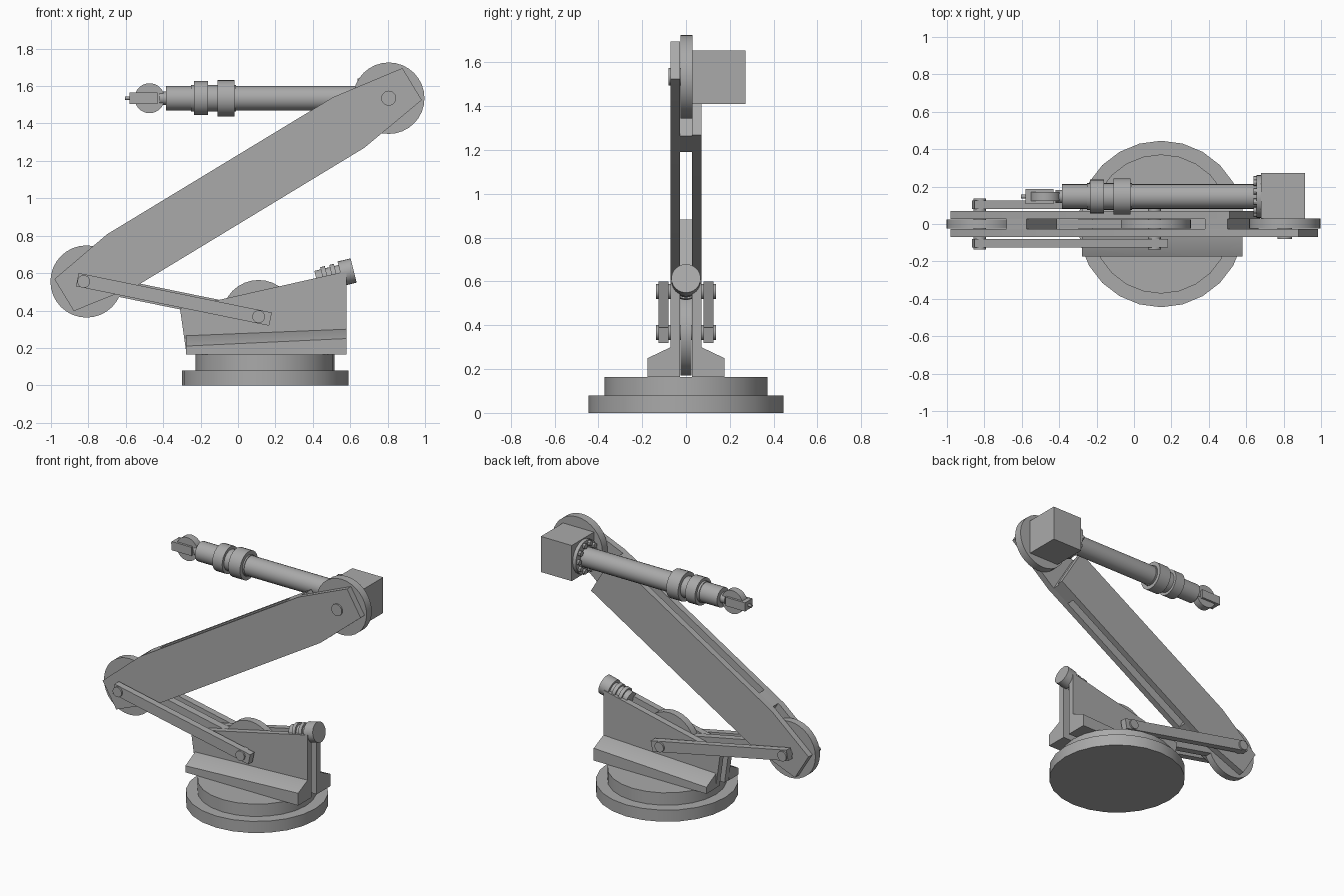
import bpy, bmesh, math
from mathutils import Vector

cube = bpy.data.objects.get("Cube")
if cube:
    bpy.data.objects.remove(cube, do_unlink=True)

grey = bpy.data.materials.new("plain grey")
grey.use_nodes = True
colour = (0.4, 0.4, 0.4, 1)
grey.diffuse_color = colour
grey.node_tree.nodes["Principled BSDF"].inputs["Base Color"].default_value = colour


def finish(name, bm):
    bmesh.ops.recalc_face_normals(bm, faces=bm.faces)
    me = bpy.data.meshes.new(name)
    bm.to_mesh(me)
    bm.free()
    me.materials.append(grey)
    me.shade_smooth()
    me.set_sharp_from_angle(angle=math.radians(30))
    ob = bpy.data.objects.new(name, me)
    bpy.context.collection.objects.link(ob)
    return ob


def prism(name, outline, y0, y1):
    """Extrude an x-z outline from y0 to y1."""
    bm = bmesh.new()
    face = bm.faces.new([bm.verts.new((x, y0, z)) for x, z in outline])
    ext = bmesh.ops.extrude_face_region(bm, geom=[face])["geom"]
    verts = [v for v in ext if isinstance(v, bmesh.types.BMVert)]
    bmesh.ops.translate(bm, verts=verts, vec=(0, y1 - y0, 0))
    return finish(name, bm)


def hull(name, points):
    bm = bmesh.new()
    for p in points:
        bm.verts.new(p)
    bmesh.ops.convex_hull(bm, input=bm.verts)
    bmesh.ops.dissolve_limit(bm, angle_limit=0.01, verts=bm.verts, edges=bm.edges)
    return finish(name, bm)


def rod(name, a, b, r, sides=24):
    """Cylinder from point a to point b."""
    a, b = Vector(a), Vector(b)
    bm = bmesh.new()
    bmesh.ops.create_cone(bm, cap_ends=True, segments=sides, radius1=r, radius2=r, depth=(b - a).length)
    ob = finish(name, bm)
    ob.location = (a + b) / 2
    ob.rotation_euler = (b - a).to_track_quat('Z', 'Y').to_euler()
    return ob


def disc(name, centre, r, y0, y1, sides=32):
    x, z = centre
    return rod(name, (x, y0, z), (x, y1, z), r, sides)


def block(name, x0, x1, y0, y1, z0, z1):
    return prism(name, [(x0, z0), (x1, z0), (x1, z1), (x0, z1)], y0, y1)


def along(a, b):
    """Map (distance, offset) along line a-b to x-z, and give its length."""
    a, b = Vector(a), Vector(b)
    u = (b - a).normalized()
    n = Vector((-u.y, u.x))
    return (lambda s, t: tuple(a + u * s + n * t)), (b - a).length


base_joint, elbow, top_joint = (0.11, 0.367), (-0.81, 0.555), (0.806, 1.535)
GAP, SIDE = 0.027, 0.07

# Turntable
rod("base_plate", (0.145, 0, 0), (0.145, 0, 0.08), 0.445)
rod("turntable", (0.145, 0, 0.08), (0.145, 0, 0.165), 0.372)

# Shoulder bracket: two cheeks with sloping feet
cheek = [(-0.275, 0.165), (0.58, 0.165), (0.58, 0.61), (-0.31, 0.41)]
for side, s in (("right", -1), ("left", 1)):
    prism(f"bracket_cheek_{side}", cheek, s * GAP, s * SIDE)
    foot = []
    for x, outer, inner in ((-0.278, 0.21, 0.265), (0.58, 0.25, 0.30)):
        foot += [(x, s * 0.068, 0.165), (x, s * 0.175, 0.165), (x, s * 0.175, outer), (x, s * SIDE, inner),
                 (x, s * 0.068, inner)]
    hull(f"bracket_foot_{side}", foot)

# Drive motor on the bracket's back edge
at, _ = along((0.42, 0.565), (0.618, 0.614))
for name, s0, s1, r in (("motor_body", 0, 0.14, 0.048), ("motor_ring_inner", 0.035, 0.06, 0.06),
                        ("motor_ring_outer", 0.085, 0.11, 0.06), ("motor_cap", 0.132, 0.204, 0.067)):
    (xa, za), (xb, zb) = at(s0, 0), at(s1, 0)
    rod(name, (xa, 0, za), (xb, 0, zb), r)

# Joint discs and pins
disc("base_joint_disc", base_joint, 0.196, -0.025, 0.025)
disc("elbow_disc", elbow, 0.193, -0.025, 0.025)
disc("top_joint_disc", top_joint, 0.191, -0.025, 0.03)
disc("base_joint_pin", base_joint, 0.034, -0.137, 0.137, 20)
disc("elbow_pin", (-0.825, 0.555), 0.034, -0.137, 0.137, 20)
disc("top_joint_pin", top_joint, 0.04, -0.08, 0.03, 20)

# Lower arm: centre bar and a link on each side
at, length = along(elbow, base_joint)
bar = [at(0, -0.046), at(length, -0.046), at(length, 0.046), at(0, 0.046)]
prism("lower_arm_bar", bar, -0.025, 0.025)
link = [at(-0.05, -0.036), at(length + 0.065, -0.036), at(length + 0.065, 0.036), at(-0.05, 0.036)]
for side, s in (("right", -1), ("left", 1)):
    prism(f"side_link_{side}", link, s * 0.08, s * 0.126)

# Upper arm: tapered cheeks joined by two spacers
at, length = along(elbow, top_joint)
wide, narrow = 0.159, 0.1
low, high = 0.225, length - 0.25
start = [at(low, wide), at(-0.14, narrow), at(-0.14, -narrow), at(low, -wide)]
tip = [at(high, -wide), at(length + 0.146, -narrow), at(length + 0.146, narrow), at(high, wide)]
prism("upper_arm_cheek_right", start + tip, -SIDE, -GAP)
prism("upper_arm_cheek_left", start + [tip[0], tip[3]], GAP, SIDE)
for name, s0, s1 in (("lower", 0.246, 0.37), ("upper", 1.488, 1.628)):
    spacer = [at(s0, -wide), at(s1, -wide), at(s1, wide), at(s0, wide)]
    prism(f"upper_arm_spacer_{name}", spacer, -GAP, GAP)

# Forearm: gearbox, bolted flange, tube and collars
block("gearbox", 0.68, 0.915, 0.028, 0.272, 1.41, 1.655)
cy, cz = 0.147, 1.535
for name, x0, x1, r in (("flange", 0.655, 0.68, 0.115), ("forearm_tube", -0.385, 0.66, 0.066),
                        ("collar_core", -0.25, -0.01, 0.071), ("wrist_collar", -0.235, -0.16, 0.091),
                        ("forearm_collar", -0.11, -0.02, 0.097), ("wrist_neck", -0.42, -0.38, 0.035)):
    rod(name, (x0, cy, cz), (x1, cy, cz), r)
for i in range(10):
    a = math.tau * i / 10
    y, z = cy + 0.092 * math.cos(a), cz + 0.092 * math.sin(a)
    rod(f"flange_bolt_{i + 1}", (0.638, y, z), (0.66, y, z), 0.017, 12)

# Wrist and tool
disc("wrist_disc", (-0.473, cz), 0.08, cy - 0.025, cy + 0.025)
for side, s in (("right", -1), ("left", 1)):
    block(f"tool_fork_{side}", -0.58, -0.43, cy + s * 0.025, cy + s * 0.04, cz - 0.03, cz + 0.03)
block("tool_mount", -0.58, -0.55, cy - 0.026, cy + 0.026, cz - 0.029, cz + 0.029)
rod("tool_tip", (-0.605, cy, cz), (-0.575, cy, cz), 0.01, 12)
